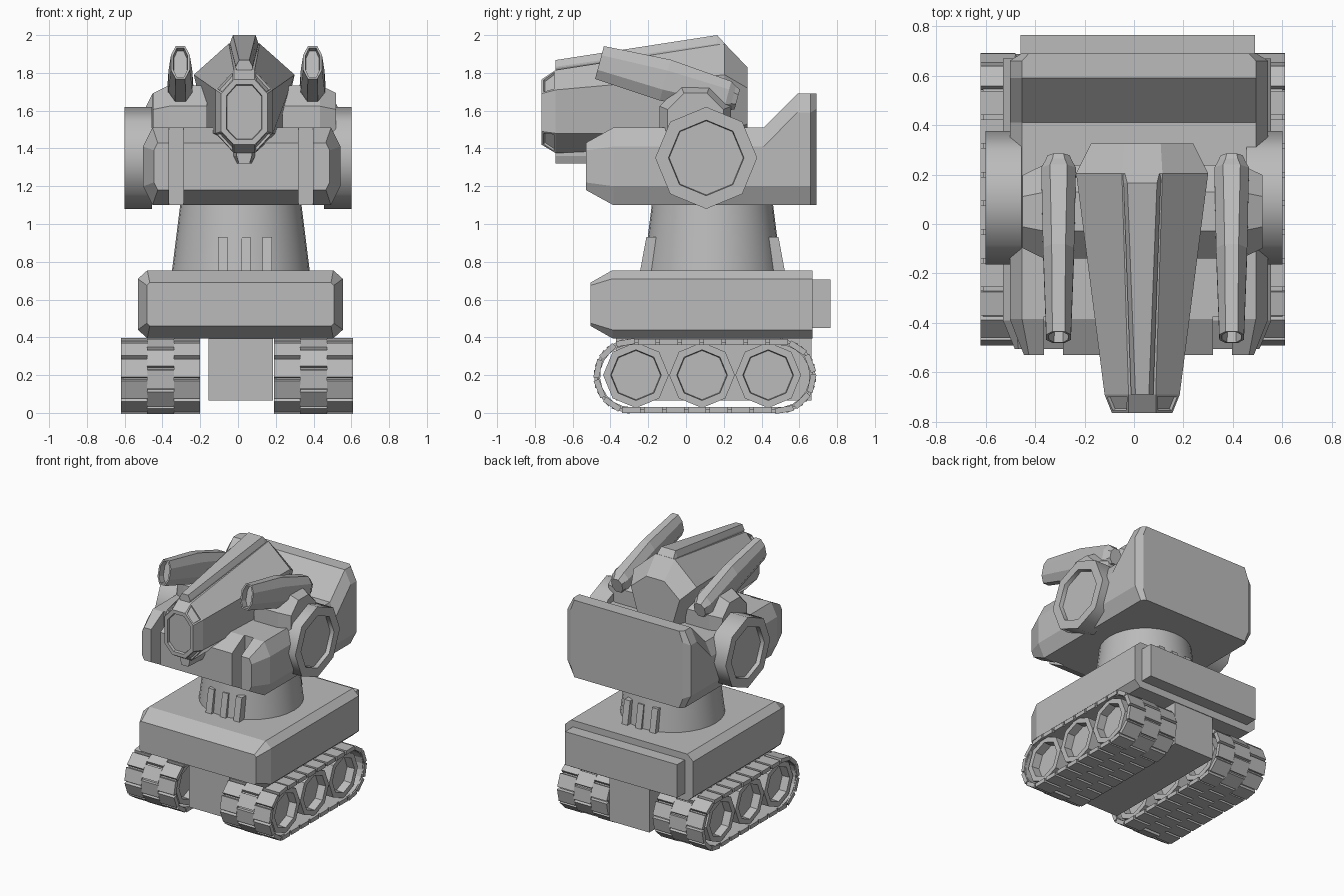
import bpy, bmesh, math
from math import sin, cos, pi, radians
from mathutils import Matrix, Vector

if "Cube" in bpy.data.objects:
    bpy.data.objects.remove(bpy.data.objects["Cube"])

grey = bpy.data.materials.new("plain_grey")
grey.use_nodes = True
grey.diffuse_color = (0.5, 0.5, 0.5, 1)
grey.node_tree.nodes["Principled BSDF"].inputs["Base Color"].default_value = (0.5, 0.5, 0.5, 1)


def finish(name, bm, smooth=None):
    bmesh.ops.recalc_face_normals(bm, faces=bm.faces)
    mesh = bpy.data.meshes.new(name)
    bm.to_mesh(mesh)
    bm.free()
    mesh.materials.append(grey)
    ob = bpy.data.objects.new(name, mesh)
    bpy.context.collection.objects.link(ob)
    if smooth:
        bpy.ops.object.select_all(action='DESELECT')
        ob.select_set(True)
        bpy.context.view_layer.objects.active = ob
        bpy.ops.object.shade_smooth_by_angle(angle=radians(smooth))
    return ob


def chamfered(w, z0, z1, cx, cz):
    """Octagonal ring: a rectangle with cut corners, centred on x = 0."""
    half = [(w - cx, z0), (w, z0 + cz), (w, z1 - cz), (w - cx, z1)]
    return half + [(-x, z) for x, z in reversed(half)]


def loft(bm, sections, x=0):
    """Skin (y, ring) sections; returns front cap and the bands of side faces."""
    rings = [[bm.verts.new((x + px, y, pz)) for px, pz in ring] for y, ring in sections]
    bands = []
    for a, b in zip(rings, rings[1:]):
        n = len(a)
        bands.append([bm.faces.new((a[i], a[(i + 1) % n], b[(i + 1) % n], b[i])) for i in range(n)])
    cap = bm.faces.new(rings[0])
    bm.faces.new(rings[-1][::-1])
    bm.normal_update()
    bmesh.ops.recalc_face_normals(bm, faces=bm.faces)
    return cap, bands


def recess(bm, faces, rim, depth):
    for f in faces:
        bmesh.ops.inset_individual(bm, faces=[f], thickness=rim)
        bmesh.ops.inset_individual(bm, faces=[f], thickness=0.004, depth=-depth)


def add_box(bm, x0, x1, y0, y1, z0, z1, matrix=Matrix()):
    m = (matrix @ Matrix.Translation(((x0 + x1) / 2, (y0 + y1) / 2, (z0 + z1) / 2))
         @ Matrix.Diagonal((x1 - x0, y1 - y0, z1 - z0, 1)))
    return bmesh.ops.create_cube(bm, size=1, matrix=m)["verts"]


def box(name, *dims):
    bm = bmesh.new()
    add_box(bm, *dims)
    return finish(name, bm)


def octagon_drum(bm, x0, x1, y, z, r, rim, depth):
    """Eight-sided drum along x with both ends recessed."""
    m = Matrix.Translation(((x0 + x1) / 2, y, z)) @ Matrix.Rotation(pi / 2, 4, 'Y')
    new = bmesh.ops.create_cone(bm, cap_ends=True, segments=8, radius1=r, radius2=r,
                                depth=x1 - x0, matrix=m)["verts"]
    bm.normal_update()
    caps = {f for v in new for f in v.link_faces if len(f.verts) == 8}
    recess(bm, caps, rim, depth)


# Tracks: belt, staggered tread plates and wheels
Y0, Y1, R, ZC = -0.29, 0.49, 0.195, 0.195
STRAIGHT, ARC = Y1 - Y0, pi * 0.195


def belt_frame(s):
    """Position and outward angle on the belt path at distance s."""
    s %= 2 * (STRAIGHT + ARC)
    if s < STRAIGHT:
        return Y0 + s, ZC, -pi / 2
    if s < STRAIGHT + ARC:
        return Y1, ZC, -pi / 2 + (s - STRAIGHT) / R
    if s < 2 * STRAIGHT + ARC:
        return Y1 - (s - STRAIGHT - ARC), ZC, pi / 2
    return Y0, ZC, pi / 2 + (s - 2 * STRAIGHT - ARC) / R


LINKS = 24
PITCH = 2 * (STRAIGHT + ARC) / LINKS
for side, cx in (("left", 0.40), ("right", -0.41)):
    bm = bmesh.new()
    for i in range(LINKS):
        for a, b, shift in ((-0.21, -0.07, 0), (0.07, 0.21, 0), (-0.072, 0.072, 0.5)):
            y, z, ang = belt_frame((i + shift) * PITCH)
            m = Matrix.Translation((cx, y, z)) @ Matrix.Rotation(ang, 4, 'X')
            half = PITCH * 0.42
            add_box(bm, a, b, R - 0.03, R, -half, half, m)
    finish(side + "_tread_plates", bm)

    bm = bmesh.new()
    loops = []
    for x in (cx - 0.2, cx + 0.2):
        for r in (R - 0.03, R - 0.014):
            ring = []
            for i in range(LINKS * 2):
                y, z, ang = belt_frame(i * PITCH / 2)
                ring.append(bm.verts.new((x, y + r * cos(ang), z + r * sin(ang))))
            loops.append(ring)
    for a, b in ((0, 1), (1, 3), (3, 2), (2, 0)):
        for i in range(LINKS * 2):
            j = (i + 1) % (LINKS * 2)
            bm.faces.new((loops[a][i], loops[a][j], loops[b][j], loops[b][i]))
    finish(side + "_track_belt", bm)

    bm = bmesh.new()
    for y in (-0.265, 0.085, 0.435):
        octagon_drum(bm, cx - 0.19, cx + 0.19, y, 0.2, 0.174, 0.04, 0.06)
    finish(side + "_wheels", bm)

# Chassis
C = 0.0125
box("axle_block", -0.155, 0.185, -0.37, 0.665, 0.065, 0.42)
bm = bmesh.new()
loft(bm, [(-0.505, chamfered(0.495, 0.46, 0.69, 0.015, 0.015)),
          (-0.39, chamfered(0.5425, 0.395, 0.755, 0.05, 0.045)),
          (0.67, chamfered(0.5425, 0.395, 0.755, 0.05, 0.045))], C)
finish("chassis", bm)
box("rear_bumper", -0.46, 0.49, 0.66, 0.765, 0.45, 0.705)

# Waist column with slanted ribs front and back
bm = bmesh.new()
bmesh.ops.create_cone(bm, cap_ends=True, segments=32, radius1=0.365, radius2=0.32, depth=0.36,
                      matrix=Matrix.Translation((0.015, 0.14, 0.93)))
finish("waist", bm, 35)
bm = bmesh.new()
for x in (-0.105, 0.015, 0.13):
    for s in (-1, 1):
        verts = add_box(bm, x, x + 0.05, 0.14 + s * 0.30, 0.14 + s * 0.385, 0.74, 0.93)
        for v in verts:
            if v.co.z > 0.9:
                v.co.y -= s * 0.035
finish("waist_ribs", bm)

# Upper body with raised back and two front grooves
X = 0.02


def body_ring(top):
    return chamfered(0.5225, 1.10, top, 0.05, 0.1)


bm = bmesh.new()
loft(bm, [(-0.53, chamfered(0.465, 1.18, 1.43, 0.02, 0.04)), (-0.385, body_ring(1.51)),
          (0.41, body_ring(1.51)), (0.59, body_ring(1.69)), (0.66, body_ring(1.69)),
          (0.69, chamfered(0.475, 1.10, 1.69, 0.03, 0.08))], X)
body = finish("upper_body", bm)
bm = bmesh.new()
for x in (-0.365, 0.32):
    add_box(bm, x, x + 0.077, -0.7, -0.375, 1.0, 1.6)
cutter = finish("groove_cutter", bm)
mod = body.modifiers.new("grooves", 'BOOLEAN')
mod.operation = 'DIFFERENCE'
mod.object = cutter
bpy.context.view_layer.objects.active = body
bpy.ops.object.modifier_apply(modifier=mod.name)
bpy.data.objects.remove(cutter)

# Side drums
for side, x0, x1 in (("left", 0.455, 0.60), ("right", -0.60, -0.455)):
    bm = bmesh.new()
    octagon_drum(bm, x0, x1, 0.107, 1.35, 0.27, 0.07, 0.03)
    finish(side + "_side_drum", bm, 50)

# Shoulder mounts and tilted cannons
for side, s in (("left", 1), ("right", -1)):
    bm = bmesh.new()
    rings = []
    for x, r in ((0.2, 0.205), (0.40, 0.205), (0.485, 0.16)):
        rings.append([bm.verts.new((0.035 + s * x, 0.05 + r * cos(a), 1.545 + r * sin(a)))
                      for a in [pi / 8 + i * pi / 4 for i in range(8)]])
    for a, b in zip(rings, rings[1:]):
        for i in range(8):
            bm.faces.new((a[i], a[i - 1], b[i - 1], b[i]))
    bm.faces.new(rings[0])
    bm.faces.new(rings[-1])
    finish(side + "_shoulder_mount", bm)

    bm = bmesh.new()
    muzzle, _ = loft(bm, [(0, chamfered(0.05, -0.09, 0.09, 0.025, 0.05)),
                          (0.36, chamfered(0.063, -0.112, 0.112, 0.035, 0.06)),
                          (0.70, chamfered(0.07, -0.085, 0.085, 0.035, 0.045)),
                          (0.73, chamfered(0.055, -0.065, 0.065, 0.03, 0.035)),
                          (0.755, chamfered(0.045, -0.055, 0.055, 0.025, 0.03))])
    recess(bm, [muzzle], 0.012, 0.05)
    bm.transform(Matrix.Translation((0.045 + s * 0.35, -0.458, 1.855)) @ Matrix.Rotation(radians(-15), 4, 'X'))
    finish(side + "_cannon", bm)

# Long tapered head with recessed face and corner vents
H = 0.033


def head_ring(bottom, low, high, top):
    half = [bottom, low, high, top]
    return half + [(-x, z) for x, z in reversed(half)]


bm = bmesh.new()
face, bands = loft(bm, [
    (-0.765, head_ring((0.055, 1.42), (0.122, 1.49), (0.122, 1.69), (0.055, 1.765))),
    (-0.69, head_ring((0.055, 1.375), (0.152, 1.48), (0.152, 1.71), (0.055, 1.815))),
    (0.205, head_ring((0.08, 1.42), (0.195, 1.48), (0.267, 1.79), (0.082, 1.955))),
    (0.325, head_ring((0.07, 1.47), (0.15, 1.53), (0.207, 1.72), (0.075, 1.83)))], H)
recess(bm, [bands[0][i] for i in (0, 2, 4, 6)], 0.015, 0.012)
recess(bm, [face], 0.03, 0.02)
finish("head", bm)

# Crest along the top and small chin
bm = bmesh.new()
loft(bm, [(-0.69, chamfered(0.045, 1.79, 1.868, 0.018, 0.035)),
          (0.165, chamfered(0.075, 1.90, 2.0, 0.015, 0.045)),
          (0.205, chamfered(0.08, 1.88, 1.956, 0.01, 0.01))], H)
finish("head_crest", bm)
bm = bmesh.new()
loft(bm, [(-0.69, chamfered(0.04, 1.32, 1.42, 0.012, 0.04)),
          (-0.50, chamfered(0.06, 1.32, 1.44, 0.02, 0.04))], H)
finish("head_chin", bm)
